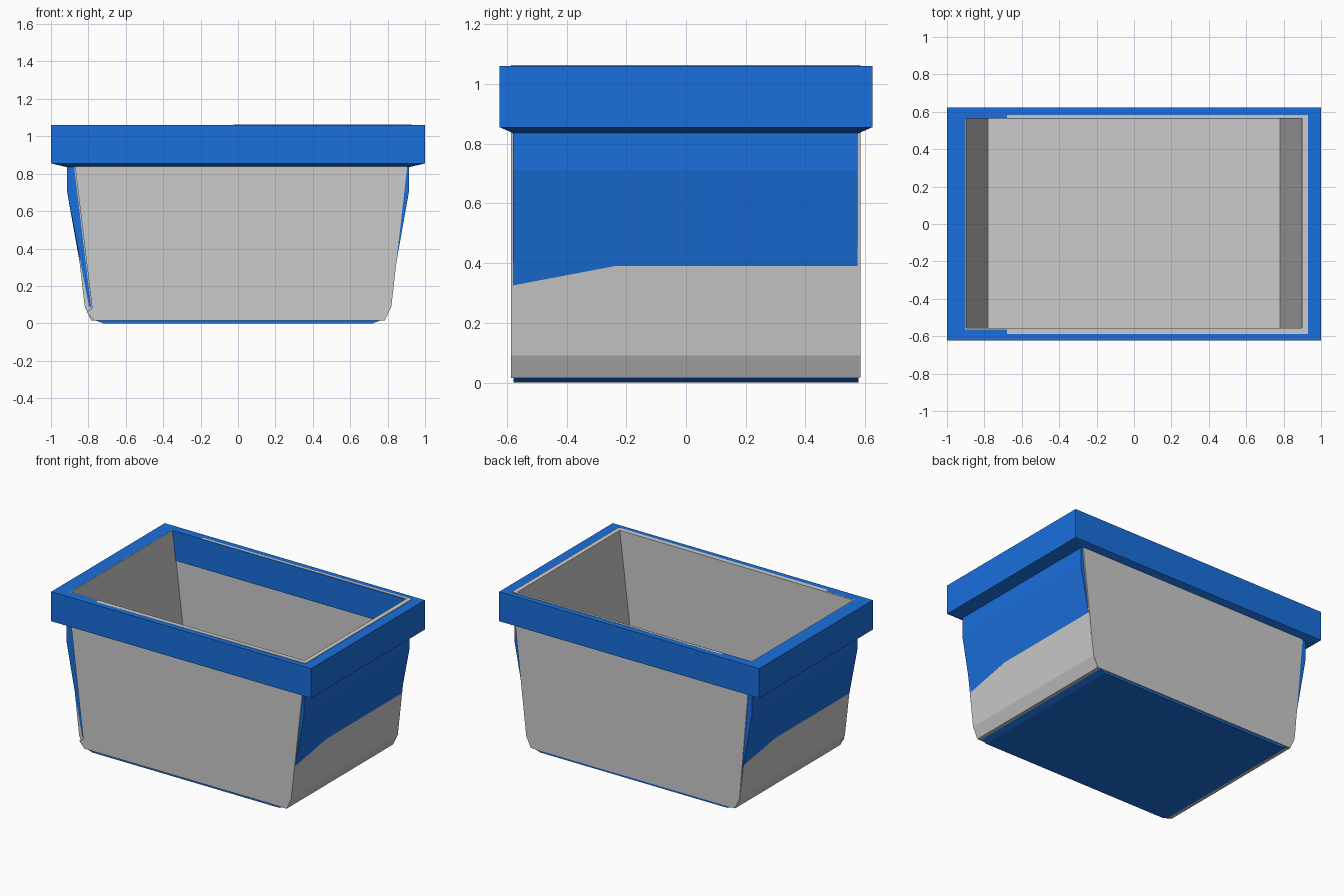
import bpy, bmesh

if "Cube" in bpy.data.objects:
    bpy.data.objects.remove(bpy.data.objects["Cube"])

blue = bpy.data.materials.new("blue")
blue.diffuse_color = (0.01, 0.16, 0.72, 1)
blue.use_nodes = True
blue.node_tree.nodes["Principled BSDF"].inputs["Base Color"].default_value = blue.diffuse_color


def loft(name, rings, mat=None, closed=False):
    """Skin equal-length rings of points; cap the ends or join last to first."""
    bm = bmesh.new()
    vs = [[bm.verts.new(p) for p in r] for r in rings]
    n = len(vs[0])
    pairs = list(zip(vs, vs[1:]))
    if closed:
        pairs.append((vs[-1], vs[0]))
    else:
        bm.faces.new(vs[0])
        bm.faces.new(vs[-1])
    for a, b in pairs:
        for i in range(n):
            j = (i + 1) % n
            bm.faces.new((a[i], a[j], b[j], b[i]))
    bmesh.ops.recalc_face_normals(bm, faces=bm.faces)
    me = bpy.data.meshes.new(name)
    bm.to_mesh(me)
    bm.free()
    ob = bpy.data.objects.new(name, me)
    bpy.context.collection.objects.link(ob)
    if mat:
        me.materials.append(mat)
    return ob


def extrude(name, profile, y0, y1, mat=None):
    """Extrude an XZ profile along y."""
    return loft(name, [[(x, y, z) for x, z in profile] for y in (y0, y1)], mat)


def top(x):
    # the grey liner is tilted very slightly, so its edge surfaces on one side
    return 1.06 + 0.0025 * (x + 0.68)


# Grey end walls
for name, s, y0, y1 in (("right", 1, -0.587, 0.578), ("left", -1, -0.574, 0.578)):
    extrude(name + "_end_wall",
            [(s * 0.93, top(s * 0.93)), (s * 0.82, 0.09), (s * 0.785, 0.015),
             (s * 0.70, 0.015), (s * 0.70, 0.08), (s * 0.78, 0.08),
             (s * 0.898, top(s * 0.9))], y0, y1)

# Grey floor
extrude("floor", [(-0.70, 0.015), (0.70, 0.015), (0.70, 0.08), (-0.70, 0.08)], -0.57, 0.57)

# Grey front and back walls; the front one stops short of the left end wall
extrude("front_wall", [(-0.898, top(-0.898)), (-0.78, 0.08), (-0.81, 0.06), (-0.77, 0.016),
                       (0.785, 0.016), (0.82, 0.09), (0.929, top(0.93))], -0.587, -0.555)
extrude("back_wall", [(-0.905, top(-0.905)), (-0.82, 0.09), (-0.785, 0.016),
                      (0.785, 0.016), (0.82, 0.09), (0.929, top(0.93))], 0.567, 0.584)

# Blue end panels, slightly twisted so they sink into the grey walls at a slant
for name, s in (("right", 1), ("left", -1)):
    rings = []
    for y, low in ((-0.579, 0.8047), (0.08, 0.7966), (0.575, 0.7966)):
        prof = [(0.915, 0.85), (0.915, 0.71), (low, 0.09), (0.784, 0.08), (0.878, 0.85)]
        rings.append([(s * x, s * y, z) for x, z in prof])
    loft(name + "_end_panel", rings, blue)

# Blue base
extrude("base", [(-0.72, 0), (0.72, 0), (0.775, 0.02), (0.80, 0.05),
                 (-0.80, 0.05), (-0.775, 0.02)], -0.577, 0.577, blue)

# Blue rim
rim = [(1, 0.624, 0.855), (1, 0.624, 1.06), (0.903, 0.563, 1.06),
       (0.903, 0.563, 0.86), (0.915, 0.578, 0.835)]
loft("rim", [[(-x, -y, z), (x, -y, z), (x, y, z), (-x, y, z)] for x, y, z in rim],
     blue, closed=True)
